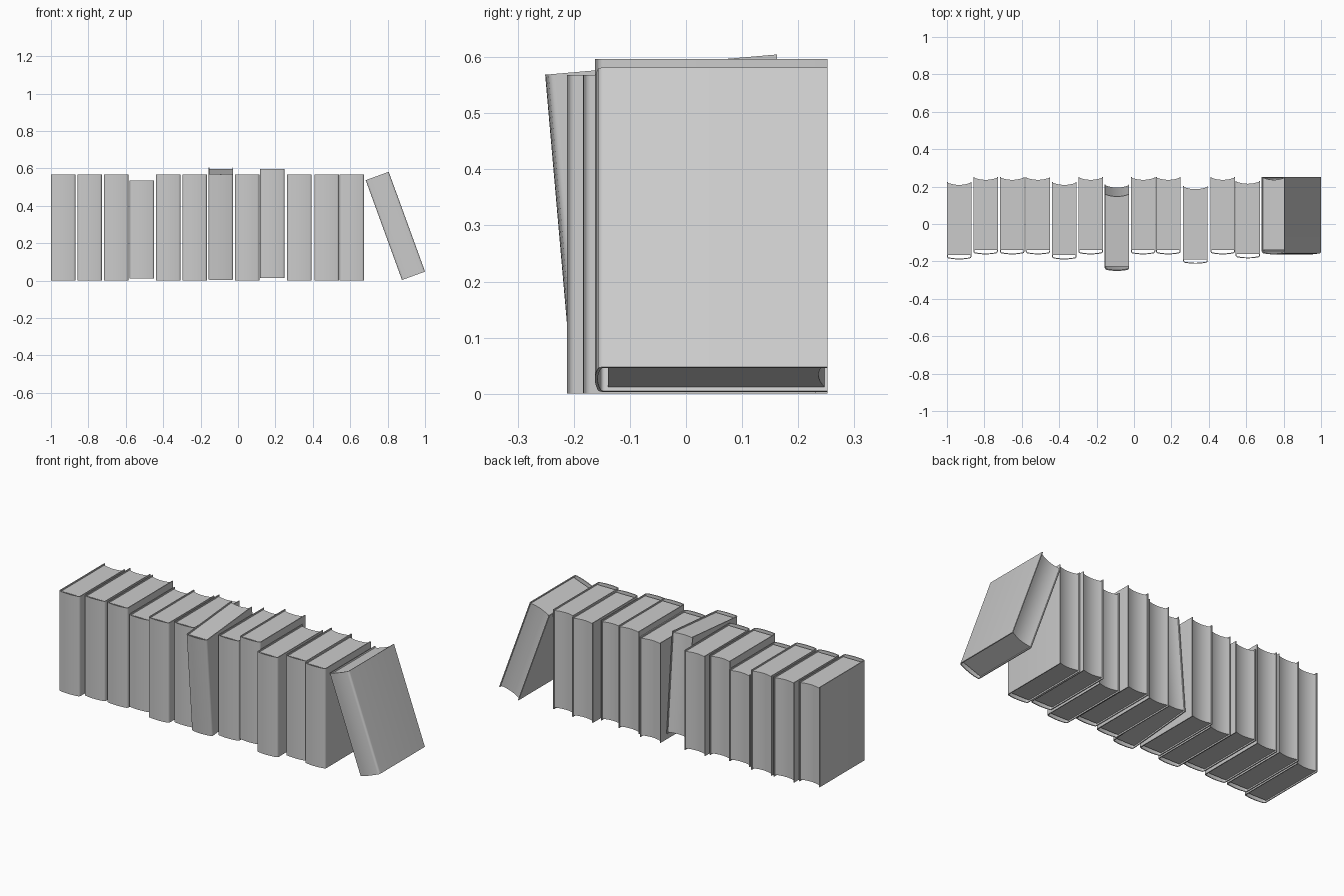
import bpy, bmesh, math

if "Cube" in bpy.data.objects:
    bpy.data.objects.remove(bpy.data.objects["Cube"])

W, D = 0.131, 0.4145      # book thickness and depth
T = 0.005                 # cover board thickness
INSET = 0.008             # pages sit below the cover edges

grey = bpy.data.materials.new("book grey")
grey.diffuse_color = (0.6, 0.6, 0.6, 1)
grey.use_nodes = True
grey.node_tree.nodes["Principled BSDF"].inputs["Base Color"].default_value = grey.diffuse_color


def arc(half, y_mid, bulge, steps=8):
    """Shallow curve across x; the middle lies at y_mid, the ends at y_mid + bulge."""
    return [(half * (2 * i / steps - 1), y_mid + bulge * (2 * i / steps - 1) ** 2)
            for i in range(steps + 1)]


def spine_curve(half, y_front, r=0.012, bow=0.005, n=4):
    """Bowed spine with rounded corners, running left to right."""
    left = [(-half + r - r * math.cos(a), y_front + bow + r - r * math.sin(a))
            for a in (math.pi / 2 * i / n for i in range(n + 1))]
    mid = arc(half - r, y_front, bow, 6)[1:-1]
    return left + mid + [(-x, y) for x, y in reversed(left)]


def extrude(name, profile, z0, z1):
    """Upright prism from a plan outline."""
    bm = bmesh.new()
    low = [bm.verts.new((x, y, z0)) for x, y in profile]
    high = [bm.verts.new((x, y, z1)) for x, y in profile]
    n = len(profile)
    for i in range(n):
        j = (i + 1) % n
        bm.faces.new((low[i], low[j], high[j], high[i]))
    bm.faces.new(high)
    bm.faces.new(low[::-1])
    bmesh.ops.recalc_face_normals(bm, faces=bm.faces)
    me = bpy.data.meshes.new(name)
    bm.to_mesh(me)
    bm.free()
    me.materials.append(grey)
    ob = bpy.data.objects.new(name, me)
    bpy.context.collection.objects.link(ob)
    bpy.ops.object.select_all(action='DESELECT')
    ob.select_set(True)
    bpy.context.view_layer.objects.active = ob
    bpy.ops.object.shade_smooth_by_angle(angle=math.radians(30))
    return ob


def book(i, loc, height, rot=(0, 0, 0)):
    h, back = W / 2, D / 2
    # Cover: U-shaped shell, open at the fore edge
    outer = [(-h, back)] + spine_curve(h, -back) + [(h, back)]
    inner = [(-h + T, back)] + spine_curve(h - T, -back + T, 0.008) + [(h - T, back)]
    cover = extrude(f"cover_{i:02d}", outer + inner[::-1], 0, height)
    # Pages: flat behind the spine, hollow fore edge
    p = h - T
    plan = [(-p, -back + 0.023), (p, -back + 0.023)] + arc(p, back - 0.016, 0.011)[::-1]
    pages = extrude(f"pages_{i:02d}", plan, INSET, height - INSET)
    for ob in (cover, pages):
        ob.location = loc
        ob.rotation_euler = [math.radians(a) for a in rot]


# Upright books: left edge x, shift in y, bottom z, height
H, Y = 0.568, 0.0448
row = [(-1.0, -0.027, 0, H), (-0.859, 0, 0, H), (-0.717, 0, 0, H),
       (-0.579, 0, 0.012, 0.523), (-0.438, -0.027, 0, H), (-0.297, 0, 0, H),
       (-0.017, 0, 0, H), (0.118, 0, 0.014, 0.583), (0.263, -0.05, 0, H),
       (0.409, 0, 0, H), (0.543, -0.021, 0, H)]
for i, (x, dy, z, height) in enumerate(row, 1):
    book(i, (x + W / 2, Y + dy, z), height)

# Book tipped forward out of the row, and the book leaning on the end
book(12, (-0.091, 0.0049, 0.0217), 0.567, (5, 0, 0))
book(13, (0.9385, Y, 0.0255), 0.568, (0, -20, 0))
